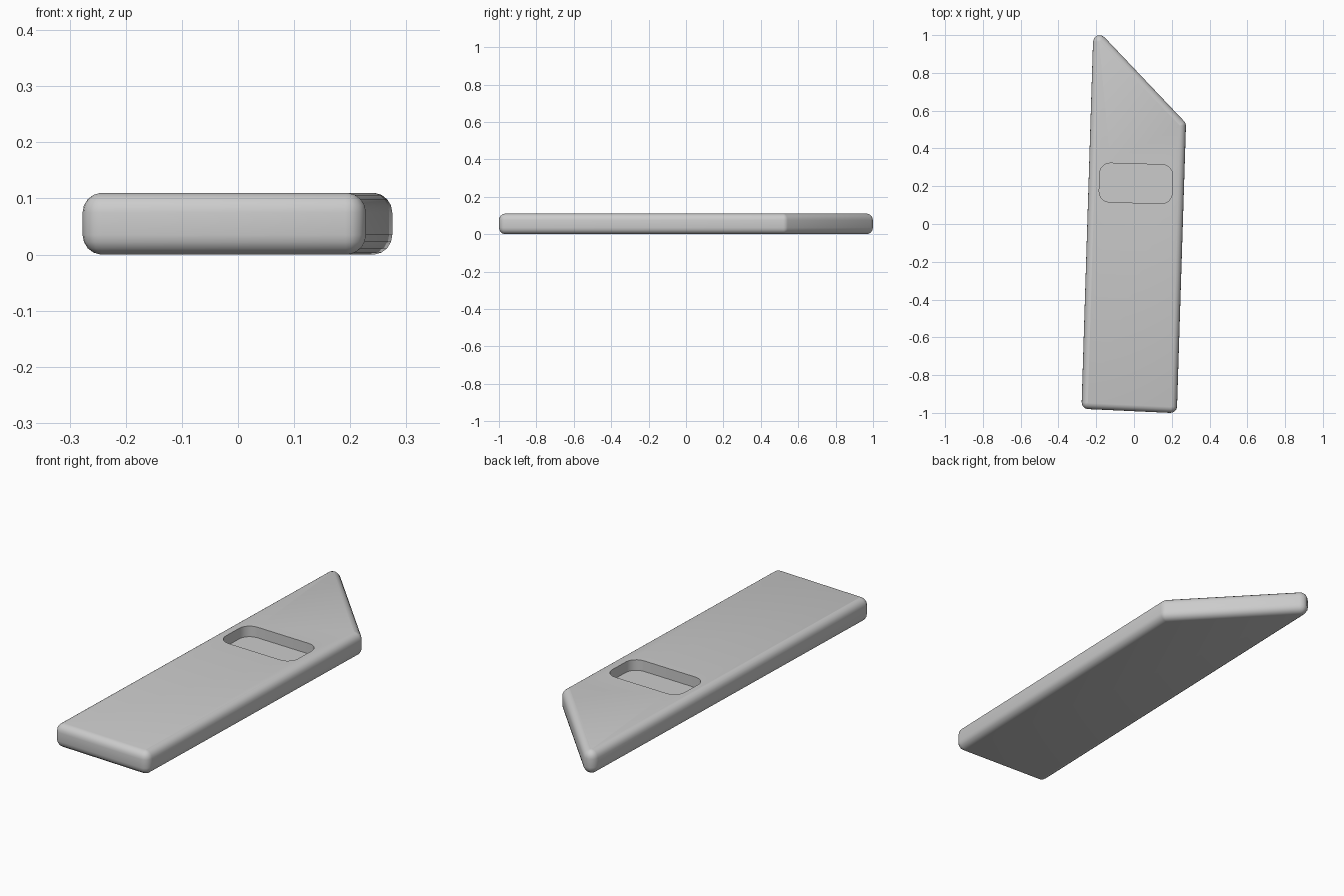
import bpy, bmesh
from math import sin, cos, pi, atan2, radians
from mathutils import Vector, Matrix

if "Cube" in bpy.data.objects:
    bpy.data.objects.remove(bpy.data.objects["Cube"])

grey = bpy.data.materials.new("plain grey")
grey.use_nodes = True
COLOUR = (0.6, 0.6, 0.6, 1)
grey.diffuse_color = COLOUR
grey.node_tree.nodes["Principled BSDF"].inputs["Base Color"].default_value = COLOUR


def outline(centres, radius, steps):
    """Rounded outline around corner centres given counter-clockwise."""
    points = []
    count = len(centres)
    for i, centre in enumerate(centres):
        into = centre - centres[i - 1]
        out = centres[(i + 1) % count] - centre
        start = atan2(-into.x, into.y)
        turn = (atan2(-out.x, out.y) - start) % (2 * pi)
        # Edge direction (dx, dy) has outward normal (dy, -dx)
        for s in range(steps + 1):
            a = start + turn * s / steps
            points.append(centre + radius * Vector((cos(a), sin(a))))
    return points


def loft(name, centres, rings, steps):
    """Solid made of rounded outlines stacked as (radius, height) rings."""
    bm = bmesh.new()
    loops = [[bm.verts.new((p.x, p.y, z)) for p in outline(centres, r, steps)]
             for r, z in rings]
    for low, high in zip(loops, loops[1:]):
        n = len(low)
        for i in range(n):
            j = (i + 1) % n
            bm.faces.new((low[i], low[j], high[j], high[i]))
    bm.faces.new(loops[0][::-1])
    bm.faces.new(loops[-1])
    bmesh.ops.recalc_face_normals(bm, faces=bm.faces)
    mesh = bpy.data.meshes.new(name)
    bm.to_mesh(mesh)
    bm.free()
    mesh.materials.append(grey)
    obj = bpy.data.objects.new(name, mesh)
    bpy.context.collection.objects.link(obj)
    return obj


# Slab with a slanted end and rounded rims
EDGE, HEIGHT, STEPS = 0.035, 0.11, 4
corners = [Vector(c) for c in
           ((-0.242, -0.945), (0.193, -0.965), (0.24, 0.52), (-0.182, 0.965))]
angles = [radians(85) * i / STEPS for i in range(STEPS + 1)]
quarter = [(EDGE * cos(a), EDGE * (1 - sin(a) / sin(angles[-1]))) for a in angles]
rings = quarter[::-1] + [(r, HEIGHT - z) for r, z in quarter]
slab = loft("slab", corners, rings, STEPS)

# Rounded pocket sunk into the top
turn = Matrix.Rotation(radians(-1.7), 2)
pocket = [Vector((0.01, 0.215)) + turn @ Vector((0.138 * x, 0.048 * y))
          for x, y in ((-1, -1), (1, -1), (1, 1), (-1, 1))]
cutter = loft("pocket_cutter", pocket, [(0.055, 0.06), (0.055, 0.2)], 6)
cutter.hide_render = True

cut = slab.modifiers.new("pocket", "BOOLEAN")
cut.operation = "DIFFERENCE"
cut.solver = "EXACT"
cut.object = cutter
bpy.context.view_layer.objects.active = slab
slab.select_set(True)
cutter.select_set(False)
bpy.ops.object.modifier_apply(modifier=cut.name)
bpy.data.objects.remove(cutter)
bpy.ops.object.shade_smooth_by_angle(angle=radians(35))
